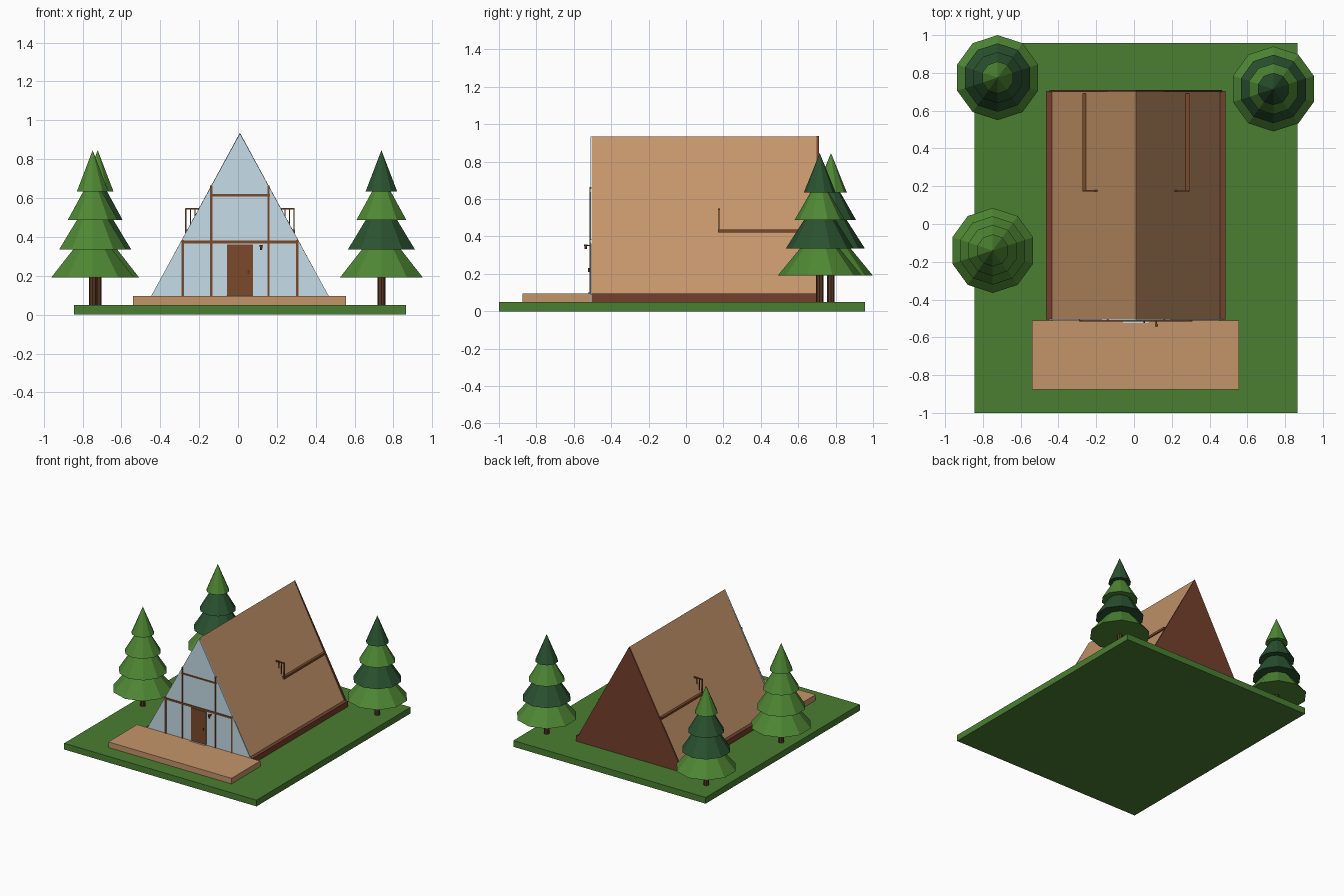
import bpy, bmesh, math

if "Cube" in bpy.data.objects:
    bpy.data.objects.remove(bpy.data.objects["Cube"])

CX = 0.01          # the house is centred slightly right of the origin


def lin(c):
    return c / 12.92 if c <= 0.04045 else ((c + 0.055) / 1.055) ** 2.4


def material(name, hexa):
    m = bpy.data.materials.new(name)
    rgb = [lin(int(hexa[i:i + 2], 16) / 255) for i in (0, 2, 4)]
    m.diffuse_color = (*rgb, 1)
    m.use_nodes = True
    m.node_tree.nodes["Principled BSDF"].inputs["Base Color"].default_value = m.diffuse_color
    return m


GRASS = material("grass_green", "4A7E31")
LEAF = material("light_leaf_green", "4F8834")
DARK_LEAF = material("dark_leaf_green", "2A5230")
WOOD = material("light_wood", "C4956A")
WALL = material("red_brown_wood", "74412C")
FRAME = material("frame_brown", "7B4A2B")
TRUNK = material("trunk_brown", "5A3822")
GLASS = material("pale_blue_glass", "C8DFEA")


def finish(name, bm, mat):
    bmesh.ops.recalc_face_normals(bm, faces=bm.faces)
    me = bpy.data.meshes.new(name)
    bm.to_mesh(me)
    bm.free()
    me.materials.append(mat)
    ob = bpy.data.objects.new(name, me)
    bpy.context.collection.objects.link(ob)
    return ob


def box(name, x0, x1, y0, y1, z0, z1, mat):
    bm = bmesh.new()
    bmesh.ops.create_cube(bm, size=1)
    for v in bm.verts:
        v.co.x = x1 if v.co.x > 0 else x0
        v.co.y = y1 if v.co.y > 0 else y0
        v.co.z = z1 if v.co.z > 0 else z0
    return finish(name, bm, mat)


def gable(name, half, z0, z1, y0, y1, mat):
    # triangular prism running along y
    bm = bmesh.new()
    pts = [(CX - half, z0), (CX + half, z0), (CX, z1)]
    face = bm.faces.new([bm.verts.new((x, y0, z)) for x, z in pts])
    ext = bmesh.ops.extrude_face_region(bm, geom=[face])
    for v in ext["geom"]:
        if isinstance(v, bmesh.types.BMVert):
            v.co.y = y1
    return finish(name, bm, mat)


def cone(name, x, y, z0, z1, r0, r1, mat, sides=10):
    bm = bmesh.new()
    for z, r in ((z0, r0), (z1, r1)):
        n = sides if r > 0 else 1
        for i in range(n):
            a = 2 * math.pi * i / sides
            bm.verts.new((x + r * math.sin(a), y + r * math.cos(a), z))
    bmesh.ops.convex_hull(bm, input=bm.verts)
    bmesh.ops.dissolve_limit(bm, angle_limit=0.02, verts=bm.verts, edges=bm.edges)
    return finish(name, bm, mat)


# ground, deck and foundation
box("lawn", -0.845, 0.865, -1, 0.957, 0, 0.05, GRASS)
box("deck", -0.54, 0.555, -0.875, -0.51, 0.05, 0.095, WOOD)
box("foundation", CX - 0.475, CX + 0.475, -0.505, 0.703, 0.05, 0.095, WALL)

# house body: roof, glazed front and wooden back
gable("roof", 0.445, 0.095, 0.935, -0.503, 0.698, WOOD)
gable("front_glass", 0.46, 0.09, 0.933, -0.511, -0.503, GLASS)
gable("back_wall", 0.457, 0.095, 0.936, 0.698, 0.71, WALL)

# front frame posts and beams
for s in (-1, 1):
    for off, top in ((0.295, 0.385), (0.147, 0.665)):
        x = CX + s * off
        box("frame_post", x - 0.006, x + 0.006, -0.516, -0.505, 0.095, top, FRAME)
box("lower_beam", CX - 0.3, CX + 0.3, -0.516, -0.505, 0.366, 0.381, FRAME)
box("upper_beam", CX - 0.155, CX + 0.155, -0.516, -0.505, 0.609, 0.62, FRAME)

# door with handle and threshold
box("door", CX - 0.067, CX + 0.067, -0.517, -0.505, 0.099, 0.362, FRAME)
box("door_handle", 0.05, 0.058, -0.523, -0.515, 0.21, 0.23, TRUNK)
box("threshold", CX - 0.068, CX + 0.068, -0.525, -0.51, 0.095, 0.099, GLASS)

# wall lantern
box("lantern_bracket", 0.115, 0.123, -0.535, -0.505, 0.348, 0.355, TRUNK)
cone("lantern", 0.119, -0.536, 0.332, 0.358, 0.005, 0.01, FRAME, 6)

# loft floor and railing poking through the roof
box("loft_floor", CX - 0.283, CX + 0.283, 0.172, 0.692, 0.42, 0.438, FRAME)
box("loft_rail", CX - 0.28, CX + 0.28, 0.172, 0.181, 0.542, 0.55, FRAME)
for s in (-1, 1):
    for i in range(4):
        x = CX + s * (0.278 - 0.023 * i)
        w = 0.0035 if i == 0 else 0.0025
        box("loft_baluster", x - w, x + w, 0.173, 0.179, 0.43, 0.545, FRAME)

# pine trees: stacked ten-sided tiers
TIERS = [(0.19, 0.336, 0.225, 0.105), (0.336, 0.487, 0.181, 0.085),
         (0.487, 0.635, 0.135, 0.05), (0.635, 0.846, 0.085, 0)]
L, D = LEAF, DARK_LEAF
for x, y, mats in ((-0.722, 0.775, (L, D, D, L)),
                   (0.738, 0.715, (L, D, L, D)),
                   (-0.748, -0.14, (L, L, L, L))):
    cone("tree_trunk", x, y, 0.045, 0.195, 0.02, 0.02, TRUNK, 8)
    for (z0, z1, r0, r1), m in zip(TIERS, mats):
        cone("tree_tier", x, y, z0, z1, r0, r1, m)
